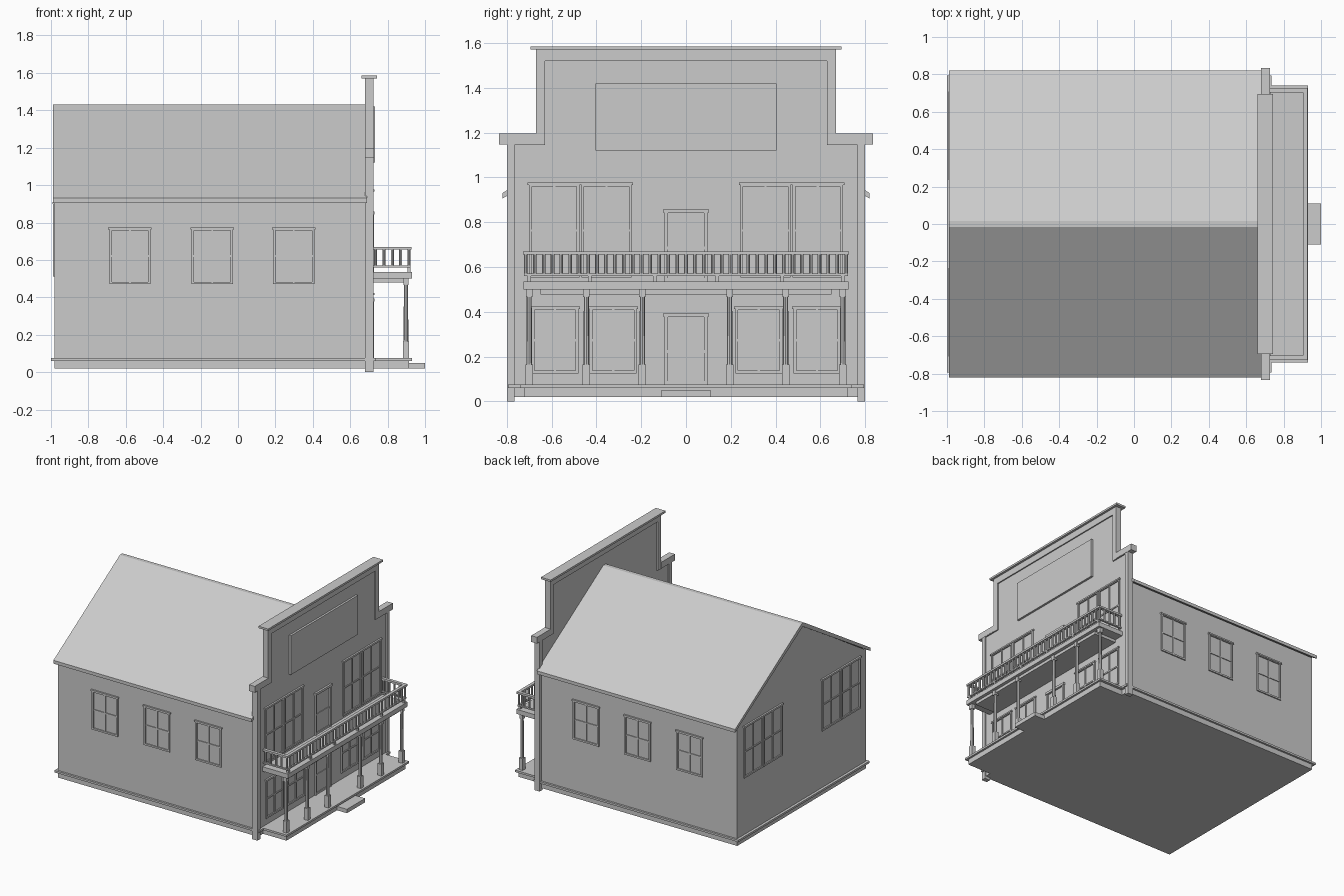
import bpy, bmesh
from math import radians
from mathutils import Matrix, Vector

if "Cube" in bpy.data.objects:
    bpy.data.objects.remove(bpy.data.objects["Cube"])


def make(name, bm, loc=(0, 0, 0), rot=0):
    bmesh.ops.recalc_face_normals(bm, faces=bm.faces)
    me = bpy.data.meshes.new(name)
    bm.to_mesh(me)
    bm.free()
    ob = bpy.data.objects.new(name, me)
    ob.location = loc
    ob.rotation_euler.z = radians(rot)
    bpy.context.collection.objects.link(ob)
    return ob


def add_box(bm, x0, x1, y0, y1, z0, z1):
    c = Vector((x0 + x1, y0 + y1, z0 + z1)) / 2
    m = Matrix.Translation(c) @ Matrix.Diagonal((x1 - x0, y1 - y0, z1 - z0, 1))
    bmesh.ops.create_cube(bm, size=1, matrix=m)


def boxes(name, *specs, loc=(0, 0, 0), rot=0):
    bm = bmesh.new()
    for s in specs:
        add_box(bm, *s)
    return make(name, bm, loc, rot)


def add_prism(bm, pts, x0, x1):
    """Extrude a (y, z) polygon along x."""
    f = bm.faces.new([bm.verts.new((x0, y, z)) for y, z in pts])
    r = bmesh.ops.extrude_face_region(bm, geom=[f])
    vs = [v for v in r['geom'] if isinstance(v, bmesh.types.BMVert)]
    bmesh.ops.translate(bm, verts=vs, vec=(x1 - x0, 0, 0))


def prism(name, pts, x0, x1):
    bm = bmesh.new()
    add_prism(bm, pts, x0, x1)
    return make(name, bm)


def window(name, w, h, loc, rot):
    """Framed two-by-two window facing local -y, origin at bottom centre."""
    a, t = w / 2, 0.013
    boxes(name,
          (-a, -a + t, -.009, .004, 0, h), (a - t, a, -.009, .004, 0, h),
          (-a, a, -.009, .004, 0, t), (-a, a, -.009, .004, h - t, h),
          (-a - .006, a + .006, -.013, .004, h - .007, h + .004),
          (-.005, .005, -.006, .004, 0, h),
          (-a, a, -.006, .004, h / 2 - .005, h / 2 + .005),
          loc=loc, rot=rot)


def door(name, z0, z1):
    """Panelled front door with header."""
    zm = z0 + (z1 - z0) * .46
    boxes(name,
          (-.095, -.08, -.01, .004, 0, z1 - z0), (.08, .095, -.01, .004, 0, z1 - z0),
          (-.1, .1, -.015, .004, z1 - z0 - .018, z1 - z0),
          (-.08, .08, -.005, .004, zm - z0 - .007, zm - z0 + .007),
          (-.08, .08, -.005, .004, 0, .015),
          loc=(FX, 0, z0), rot=90)


FX = .716   # front panel surface

# House body and roof
prism("house_body", [(-.78, .02), (.78, .02), (.78, .925), (0, 1.41), (-.78, .925)], -.98, .70)
prism("roof", [(-.82, .905), (-.82, .93), (-.015, 1.43), (.015, 1.43), (.82, .93),
               (.82, .905), (0, 1.405)], -.99, .69)
boxes("base_trim", (-1, .735, -.795, .795, .06, .075))

# Stepped false front: recessed panel, raised frame and caps
outer = [(-.80, 0), (-.80, 1.19), (-.67, 1.19), (-.67, 1.572)]
inner = [(-.765, 0), (-.765, 1.145), (-.63, 1.145), (-.63, 1.52)]
outer += [(-y, z) for y, z in reversed(outer)]
inner += [(-y, z) for y, z in reversed(inner)]
prism("front_panel", [(y, max(z, .02)) for y, z in inner], .69, FX)
bm = bmesh.new()
for i in range(len(outer) - 1):
    add_prism(bm, [outer[i], outer[i + 1], inner[i + 1], inner[i]], .68, .725)
bmesh.ops.remove_doubles(bm, verts=bm.verts, dist=1e-5)
# drop the internal walls shared by neighbouring frame pieces
shared = [f for f in bm.faces if len(f.edges) == 4 and all(
    len(e.link_faces) > 2 for e in f.edges) and abs(f.normal.x) < .5]
bmesh.ops.delete(bm, geom=shared, context='FACES_ONLY')
make("front_frame", bm)
boxes("top_cap", (.66, .742, -.695, .695, 1.57, 1.585))
boxes("shoulder_caps", (.678, .727, -.835, -.67, 1.147, 1.195),
      (.678, .727, .67, .835, 1.147, 1.195))
boxes("sign_board", (.71, .732, -.405, .405, 1.12, 1.42))

# Windows and doors
for s in (-1, 1):
    for x in (-.578, -.138, .298):
        window("side_window", .22, .30, (x, s * .78, .47), 0 if s < 0 else 180)
    for y in (.355, .588):
        window("upper_front_window", .225, .42, (FX, s * y, .553), 90)
        window("back_window", .23, .395, (-.98, s * y, .51), -90)
    for y in (.325, .585):
        window("lower_front_window", .21, .295, (FX, s * y, .125), 90)
door("lower_door", .075, .395)
door("upper_door", .535, .86)

# Porch deck and step
boxes("porch_base", (.70, .915, -.72, .72, .02, .06))
boxes("porch_deck", (.70, .93, -.74, .74, .06, .075))
boxes("step", (.90, 1, -.11, .11, .02, .05))

# Porch posts: square foot, slim octagonal shaft, capital
bm = bmesh.new()
for y in (-.70, -.445, -.195, .195, .445, .70):
    add_box(bm, .882, .914, y - .016, y + .016, .075, .165)
    bmesh.ops.create_cone(bm, cap_ends=True, segments=8, radius1=.013, radius2=.011, depth=.32,
                          matrix=Matrix.Translation((.898, y, .32)))
    add_box(bm, .884, .912, y - .015, y + .015, .465, .502)
make("porch_posts", bm)

# Balcony floor
boxes("balcony_floor", (.71, .93, -.725, .725, .50, .535))
boxes("balcony_beam", (.71, .905, -.65, .65, .478, .50))

# Balcony railing: rails, feet and balusters
rails = []
for z0, z1, w in ((.56, .57, .008), (.655, .67, .012)):
    rails += [(.915 - w, .915 + w, -.715 - w, .715 + w, z0, z1)]
    for s in (-.715, .715):
        rails += [(.72, .915 - w, s - w, s + w, z0, z1)]
boxes("balcony_rails", *rails)
bm = bmesh.new()
spots = [(.915, -.715 + i * 1.43 / 36) for i in range(37)]
spots += [(.735 + i * .045, s) for i in range(4) for s in (-.715, .715)]
for x, y in spots:
    bmesh.ops.create_cone(bm, cap_ends=True, segments=8, radius1=.008, radius2=.008, depth=.087,
                          matrix=Matrix.Translation((x, y, .6125)))
make("balusters", bm)
boxes("rail_feet", *[(.907, .923, y - .008, y + .008, .535, .56)
                     for y in (-.70, -.43, -.14, .14, .43, .70)])
